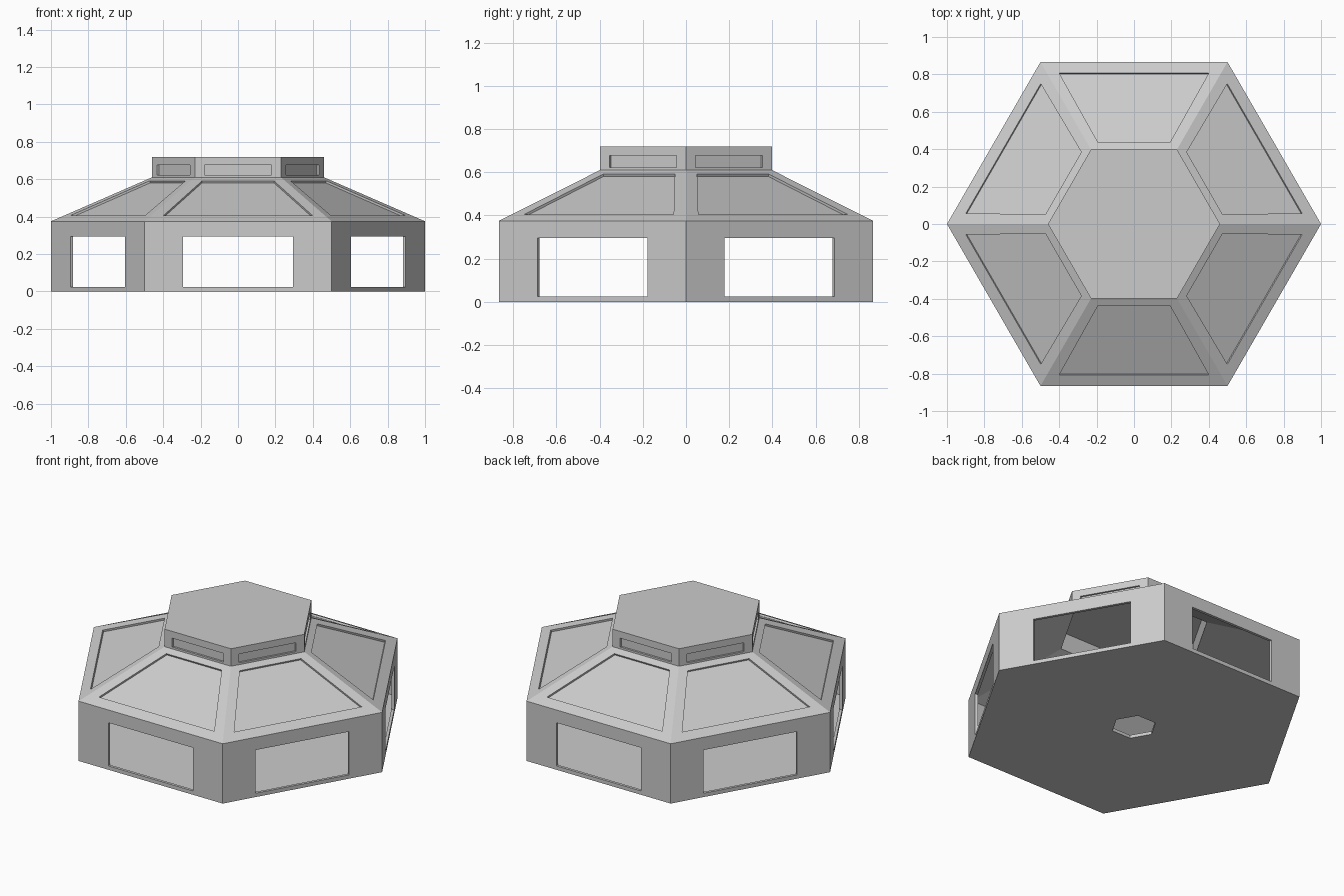
import bpy, bmesh, math
from mathutils import Vector, Matrix

if "Cube" in bpy.data.objects:
    bpy.data.objects.remove(bpy.data.objects["Cube"])

C = math.cos(math.pi / 6)      # apothem / circumradius of a hexagon
T = 0.017                      # shell thickness
DROP = 0.617 * T               # mitre drop where the roof meets a vertical wall


def finish(name, bm):
    bmesh.ops.remove_doubles(bm, verts=bm.verts, dist=1e-5)
    me = bpy.data.meshes.new(name)
    bm.to_mesh(me)
    bm.free()
    ob = bpy.data.objects.new(name, me)
    bpy.context.collection.objects.link(ob)
    return ob


def quad_on_side(lo, hi):
    """Trapezoid on the -y side; lo and hi are (half width, apothem, z)."""
    (w0, a0, z0), (w1, a1, z1) = lo, hi
    return [Vector(p) for p in ((-w0, -a0, z0), (w0, -a0, z0), (w1, -a1, z1), (-w1, -a1, z1))]


def side_ring(name, outer, inner, hole, recess=None):
    """Six framed sides; an open window, or a recessed panel if recess is given."""
    F, B, H = quad_on_side(*outer), quad_on_side(*inner), quad_on_side(*hole)
    n = (F[1] - F[0]).cross(F[3] - F[0]).normalized()
    D = [p - n * (recess or T) for p in H]
    faces = []
    for i in range(4):
        j = (i + 1) % 4
        faces.append((F[i], F[j], H[j], H[i]))
        faces.append((H[i], H[j], D[j], D[i]))
        if not recess:
            faces.append((B[j], B[i], D[i], D[j]))
    if recess:
        faces += [tuple(D), tuple(reversed(B))]
    bm = bmesh.new()
    for k in range(6):
        rot = Matrix.Rotation(k * math.pi / 3, 3, 'Z')
        for f in faces:
            bm.faces.new([bm.verts.new(rot @ p) for p in f])
    return finish(name, bm)


def edge(radius, z, inset=0.0):
    """Hexagon edge as (half width, apothem, z), optionally set inwards."""
    a = radius * C - inset
    return (a / C / 2, a, z)


def hex_plate(name, r_low, z_low, r_up, z_up, hole=0.0):
    """Hexagonal plate with an optional hexagonal hole."""
    bm = bmesh.new()

    def loop(r, z):
        return [bm.verts.new((r * math.cos(k * math.pi / 3), r * math.sin(k * math.pi / 3), z))
                for k in range(6)]
    low, up = loop(r_low, z_low), loop(r_up, z_up)
    if not hole:
        bm.faces.new(up)
        bm.faces.new(low[::-1])
    else:
        hl, hu = loop(hole, z_low), loop(hole, z_up)
    for i in range(6):
        j = (i + 1) % 6
        bm.faces.new((low[i], low[j], up[j], up[i]))
        if hole:
            bm.faces.new((up[i], up[j], hu[j], hu[i]))
            bm.faces.new((hu[i], hu[j], hl[j], hl[i]))
            bm.faces.new((hl[i], hl[j], low[j], low[i]))
    return finish(name, bm)


R_IN = 1 - T / C
CUP = 0.46
CUP_IN = CUP - T / C

# floor with its central hatch opening
hex_plate("floor", 1.0, 0.0, R_IN, 0.02, hole=0.13)

# walls with open windows
side_ring("walls",
          (edge(1, 0.0), edge(1, 0.375)),
          (edge(1, 0.02, T), edge(1, 0.375 - DROP, T)),
          ((0.293, C, 0.024), (0.293, C, 0.295)))

# sloping roof with recessed panels, lying exactly in the roof plane
slope = (0.61 - 0.375) / (C - CUP * C)
roof_z = lambda a: 0.375 + (C - a) * slope
side_ring("roof",
          (edge(1, 0.375), edge(CUP, 0.61)),
          (edge(1, 0.375 - DROP, T), edge(CUP, 0.61 - DROP, T)),
          ((0.40, 0.807, roof_z(0.807)), (0.192, 0.436, roof_z(0.436))), recess=0.012)

# cupola sides with shallow recessed lights
side_ring("cupola",
          (edge(CUP, 0.61), edge(CUP, 0.72)),
          (edge(CUP, 0.61 - DROP, T), edge(CUP, 0.712, T)),
          ((0.178, CUP * C, 0.622), (0.178, CUP * C, 0.677)), recess=0.012)

# flat cupola top
hex_plate("cupola_top", CUP_IN, 0.712, CUP, 0.72)
